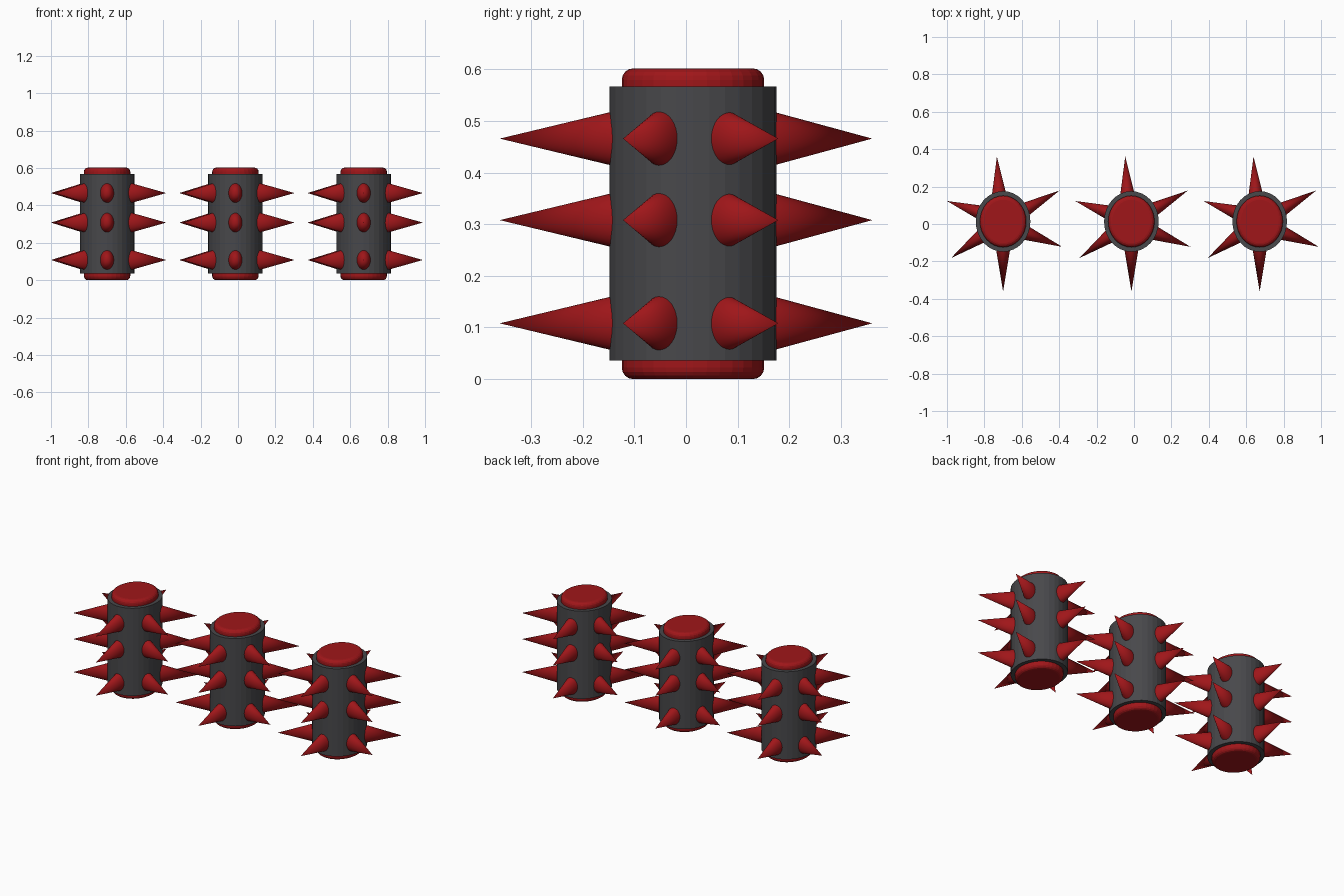
import bpy, bmesh
from mathutils import Vector, Matrix

if "Cube" in bpy.data.objects:
    bpy.data.objects.remove(bpy.data.objects["Cube"])


def material(name, color):
    m = bpy.data.materials.new(name)
    m.diffuse_color = (*color, 1)
    m.use_nodes = True
    m.node_tree.nodes["Principled BSDF"].inputs["Base Color"].default_value = m.diffuse_color
    return m


RED = material("red", (0.35, 0.008, 0.01))
GREY = material("dark_grey", (0.065, 0.065, 0.07))


def make_object(name, bm, mat):
    bmesh.ops.recalc_face_normals(bm, faces=bm.faces)
    mesh = bpy.data.meshes.new(name)
    bm.to_mesh(mesh)
    bm.free()
    mesh.materials.append(mat)
    obj = bpy.data.objects.new(name, mesh)
    bpy.context.collection.objects.link(obj)
    return obj


def oval_drum(name, cx, cy, rx, ry, z0, z1, mat, bevel=0):
    bm = bmesh.new()
    bmesh.ops.create_cone(bm, cap_ends=True, segments=32, radius1=1, radius2=1, depth=1,
                          matrix=Matrix.Translation((cx, cy, (z0 + z1) / 2))
                          @ Matrix.Diagonal((rx, ry, z1 - z0, 1)))
    if bevel:
        rims = [e for e in bm.edges if abs(e.verts[0].co.z - e.verts[1].co.z) < 1e-5]
        bmesh.ops.bevel(bm, geom=rims, offset=bevel, segments=4, profile=0.5, affect='EDGES')
    return make_object(name, bm, mat)


def add_spike(bm, base, tip):
    # cone slightly taller than wide, rooted a little inside the body
    root = base + (base - tip) * 0.15
    axis = tip - root
    d = axis.normalized()
    up = Vector((0, 0, 1))
    side = up.cross(d)
    rot = Matrix((side, up, -side.cross(up).cross(Vector()) + d)).transposed().to_4x4()
    scale = Matrix.Diagonal((0.041, 0.059, axis.length, 1))
    bmesh.ops.create_cone(bm, cap_ends=True, segments=32, radius1=1, radius2=0, depth=1,
                          matrix=Matrix.Translation((root + tip) / 2) @ rot @ scale)


# spike base and tip offsets in plan: base x, base y, tip x, tip y
SPIKES = [(-0.022, 0.172, -0.033, 0.361), (0.128, 0.083, 0.302, 0.179),
          (0.135, -0.053, 0.316, -0.122), (0.0, -0.147, 0.0, -0.361),
          (-0.122, -0.07, -0.278, -0.182), (-0.135, 0.066, -0.300, 0.123)]
CY = 0.0135

for i, cx in enumerate((-0.70, -0.014, 0.672), 1):
    # grey drum and the red bevelled core that forms both end caps
    oval_drum(f"drum_body_{i}", cx, CY, 0.146, 0.162, 0.036, 0.567, GREY)
    oval_drum(f"core_caps_{i}", cx, CY, 0.124, 0.138, 0.0, 0.602, RED, bevel=0.022)
    # three rings of spikes
    for j, z in enumerate((0.108, 0.308, 0.466), 1):
        bm = bmesh.new()
        for bx, by, tx, ty in SPIKES:
            add_spike(bm, Vector((cx + bx, by, z)), Vector((cx + tx, ty, z)))
        obj = make_object(f"spike_ring_{i}_{j}", bm, RED)
        for p in obj.data.polygons:
            p.use_smooth = len(p.vertices) < 5
        obj.data.set_sharp_from_angle(angle=0.7)
